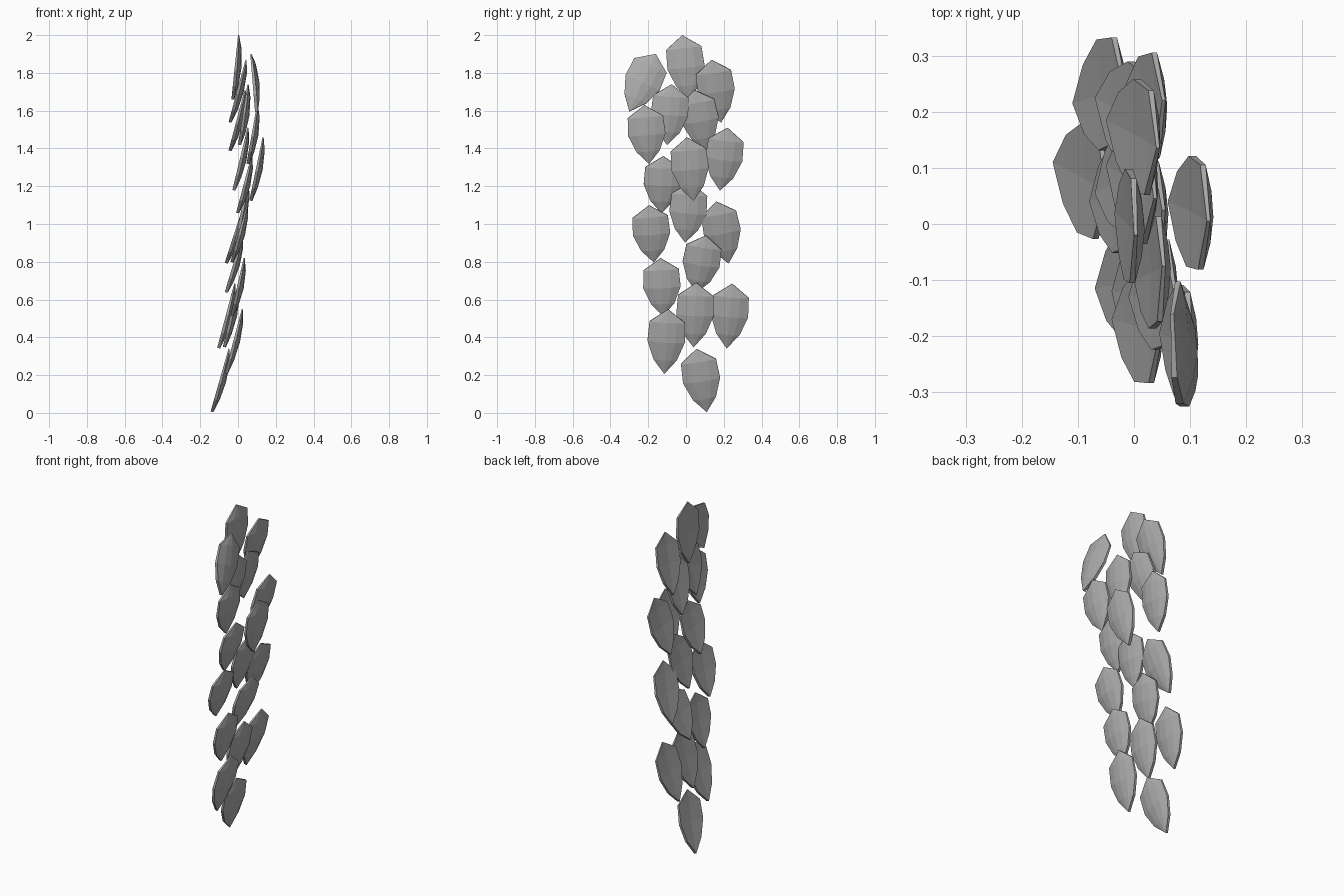
import bpy, bmesh
from mathutils import Vector

grey = bpy.data.materials.new("stone grey")
grey.diffuse_color = (0.42, 0.42, 0.42, 1)

# Plates: upper point (x, y, z) then lower tip (x, y, z)
PLATES = [
    (0.00, -0.02, 2.00, -0.035, 0.02, 1.66),
    (0.065, -0.16, 1.90, 0.09, -0.30, 1.595),
    (0.04, 0.135, 1.87, -0.05, 0.185, 1.54),
    (0.05, -0.075, 1.74, 0.00, -0.10, 1.42),
    (0.035, 0.045, 1.71, -0.05, 0.105, 1.39),
    (0.10, -0.22, 1.63, 0.045, -0.195, 1.32),
    (0.05, 0.22, 1.51, -0.03, 0.18, 1.18),
    (0.13, 0.005, 1.46, 0.06, 0.04, 1.125),
    (0.07, -0.12, 1.36, -0.01, -0.13, 1.06),
    (0.05, 0.025, 1.22, -0.02, -0.005, 0.905),
    (0.035, 0.16, 1.12, -0.07, 0.225, 0.795),
    (0.045, -0.195, 1.10, -0.04, -0.17, 0.80),
    (0.02, 0.105, 0.94, -0.07, 0.055, 0.64),
    (0.03, -0.135, 0.82, -0.04, -0.12, 0.515),
    (0.00, 0.055, 0.69, -0.08, 0.04, 0.35),
    (-0.02, 0.245, 0.685, -0.11, 0.215, 0.345),
    (0.02, -0.095, 0.55, -0.07, -0.115, 0.21),
    (-0.05, 0.055, 0.34, -0.145, 0.11, 0.008),
]
# Rows up the plate: position, half width, rim thickness, ridge height, back hollow
ROWS = [(0.22, 0.062, 0.016, 0.030, 0.003),
        (0.50, 0.099, 0.014, 0.036, 0.006),
        (0.80, 0.094, 0.010, 0.026, 0.004)]


def plate(name, top, tip):
    up = top - tip
    normal = Vector((0, 1, 0)).cross(up).normalized()
    side = up.normalized().cross(normal)
    bm = bmesh.new()

    def vert(t, s, n):
        return bm.verts.new(tip + up * t + side * s + normal * n)

    # domed front (5 columns) and slightly hollow back (3 columns)
    tip_f, tip_b = vert(0, 0, 0.016), vert(0, 0, 0)
    top_f, top_b = vert(1, 0, 0.006), vert(1, 0, 0)
    front, back = [], []
    for t, w, rim, ridge, hollow in ROWS:
        shoulder = rim + (ridge - rim) * 0.72
        front.append([vert(t, w * k, n) for k, n in
                      ((-1, rim), (-.5, shoulder), (0, ridge), (.5, shoulder), (1, rim))])
        back.append([vert(t, w * k, n) for k, n in ((-1, 0), (0, hollow), (1, 0))])

    for grid, low, high in ((front, tip_f, top_f), (back, tip_b, top_b)):
        for j in range(len(grid[0]) - 1):
            bm.faces.new((low, grid[0][j + 1], grid[0][j]))
            bm.faces.new((high, grid[-1][j], grid[-1][j + 1]))
            for a, b in zip(grid, grid[1:]):
                bm.faces.new((a[j], a[j + 1], b[j + 1], b[j]))
    # rim
    for col in (0, -1):
        f = [tip_f] + [r[col] for r in front] + [top_f]
        b = [tip_b] + [r[col] for r in back] + [top_b]
        for i in range(len(f) - 1):
            bm.faces.new((f[i], f[i + 1], b[i + 1], b[i]))
    bmesh.ops.recalc_face_normals(bm, faces=bm.faces)

    mesh = bpy.data.meshes.new(name)
    bm.to_mesh(mesh)
    bm.free()
    mesh.materials.append(grey)
    bpy.context.collection.objects.link(bpy.data.objects.new(name, mesh))


for i, p in enumerate(PLATES):
    plate(f"scale_plate_{i + 1:02d}", Vector(p[:3]), Vector(p[3:]))
